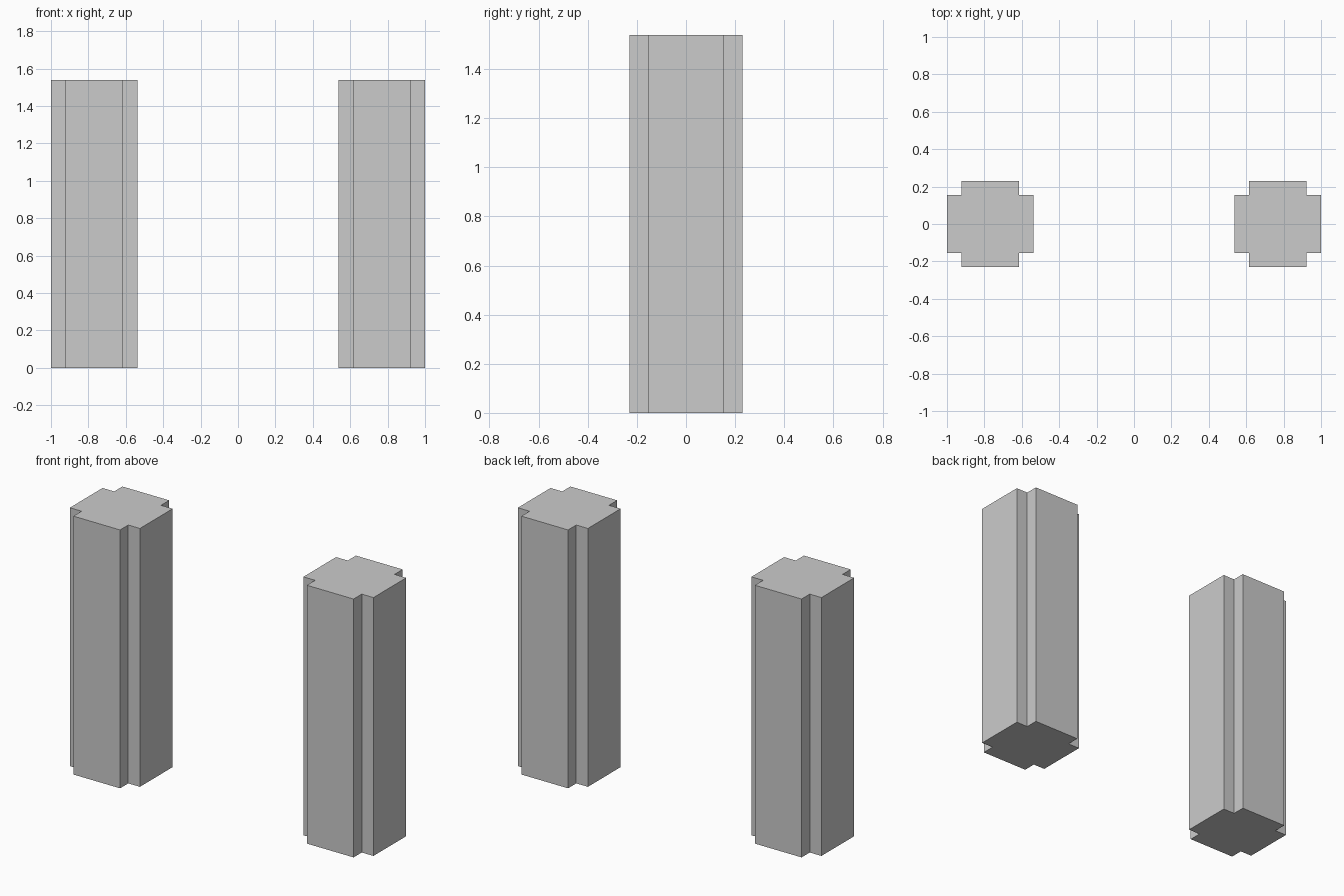
import bpy
import bmesh

if "Cube" in bpy.data.objects:
    bpy.data.objects.remove(bpy.data.objects["Cube"])

U = 2 / 13 / 2          # grid module: the model is 26 modules wide
OUTER = 3 * U           # half width of a pillar
INNER = 2 * U           # half width up to the corner notch
HEIGHT = 20 * U
OFFSET = 10 * U         # pillar centre from the middle


def notched_pillar(name, x):
    # Square outline with a notch cut from every corner, extruded upwards
    quarter = [(OUTER, -INNER), (OUTER, INNER), (INNER, INNER)]
    outline = []
    for _ in range(4):
        outline += quarter
        quarter = [(-py, px) for px, py in quarter]
    bm = bmesh.new()
    base = bm.faces.new([bm.verts.new((px, py, 0)) for px, py in outline])
    top = bmesh.ops.extrude_face_region(bm, geom=[base], use_keep_orig=True)["geom"]
    bmesh.ops.translate(bm, vec=(0, 0, HEIGHT),
                        verts=[g for g in top if isinstance(g, bmesh.types.BMVert)])
    bmesh.ops.recalc_face_normals(bm, faces=bm.faces)
    mesh = bpy.data.meshes.new(name)
    bm.to_mesh(mesh)
    bm.free()
    obj = bpy.data.objects.new(name, mesh)
    obj.location.x = x
    bpy.context.collection.objects.link(obj)


# Matching pair of pillars
notched_pillar("left_pillar", -OFFSET)
notched_pillar("right_pillar", OFFSET)
